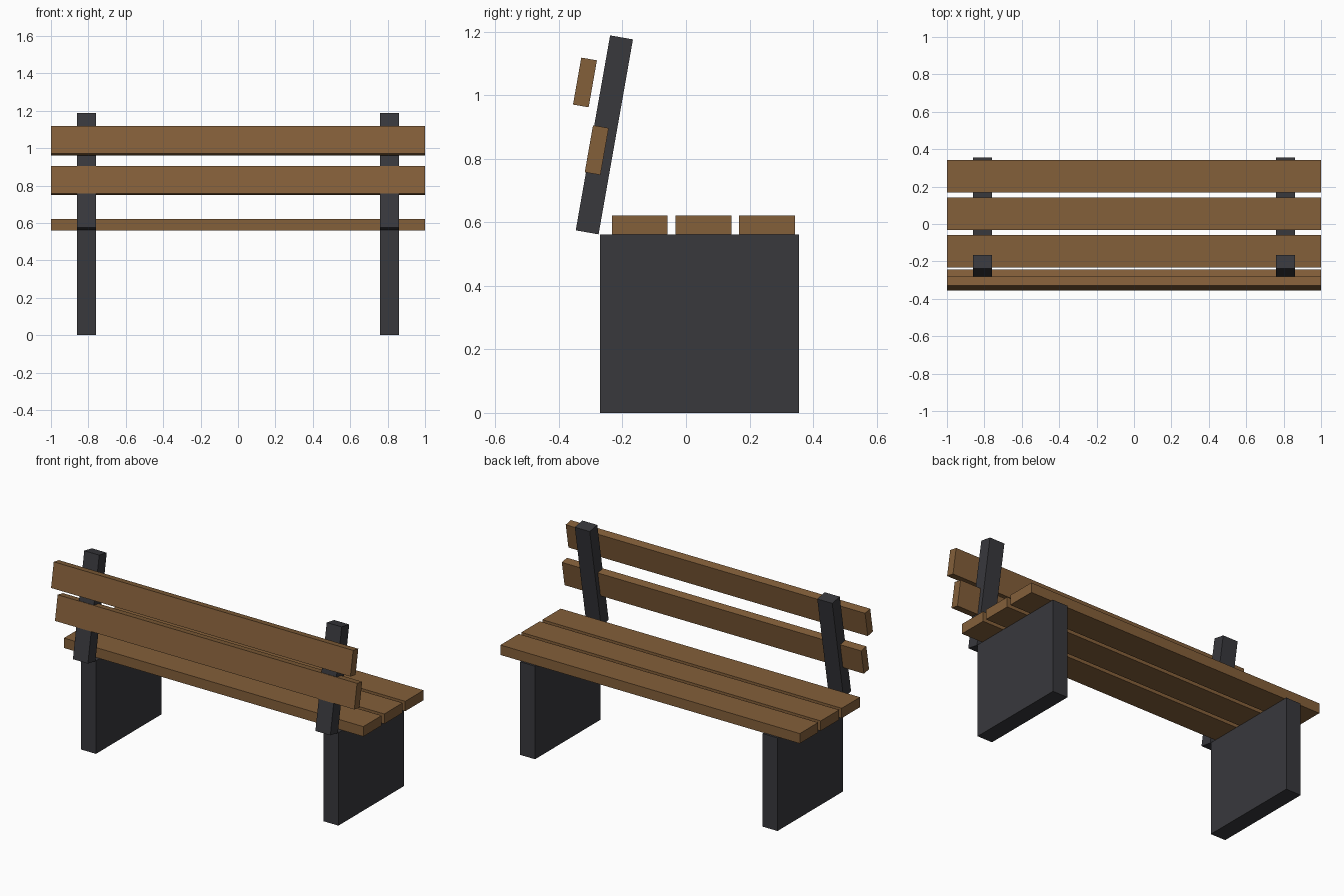
import bpy
import math
from mathutils import Matrix

if "Cube" in bpy.data.objects:
    bpy.data.objects.remove(bpy.data.objects["Cube"])

TILT = math.radians(-10)  # the backrest leans towards +y at the top


def material(name, color):
    mat = bpy.data.materials.new(name)
    mat.diffuse_color = color
    mat.use_nodes = True
    mat.node_tree.nodes["Principled BSDF"].inputs["Base Color"].default_value = mat.diffuse_color
    return mat


wood = material("wood", (0.23, 0.115, 0.042, 1))
metal = material("dark_metal", (0.04, 0.04, 0.046, 1))


def box(name, center, size, mat, tilt=0.0):
    bpy.ops.mesh.primitive_cube_add(size=1, location=center, rotation=(tilt, 0, 0))
    obj = bpy.context.object
    obj.name = name
    obj.data.transform(Matrix.Diagonal((*size, 1)))
    obj.data.materials.append(mat)
    return obj


# Leg panels and leaning back posts, one pair per side
for side, x in (("left", -0.81), ("right", 0.81)):
    box(f"{side}_leg_panel", (x, 0.0425, 0.281), (0.1, 0.625, 0.562), metal)
    box(f"{side}_back_post", (x, -0.257, 0.875), (0.1, 0.073, 0.623), metal, TILT)

# Seat slats
for i in range(3):
    box(f"seat_slat_{i + 1}", (0, -0.145 + 0.2 * i, 0.591), (2, 0.175, 0.06), wood)

# Backrest slats
box("lower_back_slat", (0, -0.281, 0.827), (2, 0.05, 0.15), wood, TILT)
box("upper_back_slat", (0, -0.318, 1.04), (2, 0.05, 0.15), wood, TILT)
